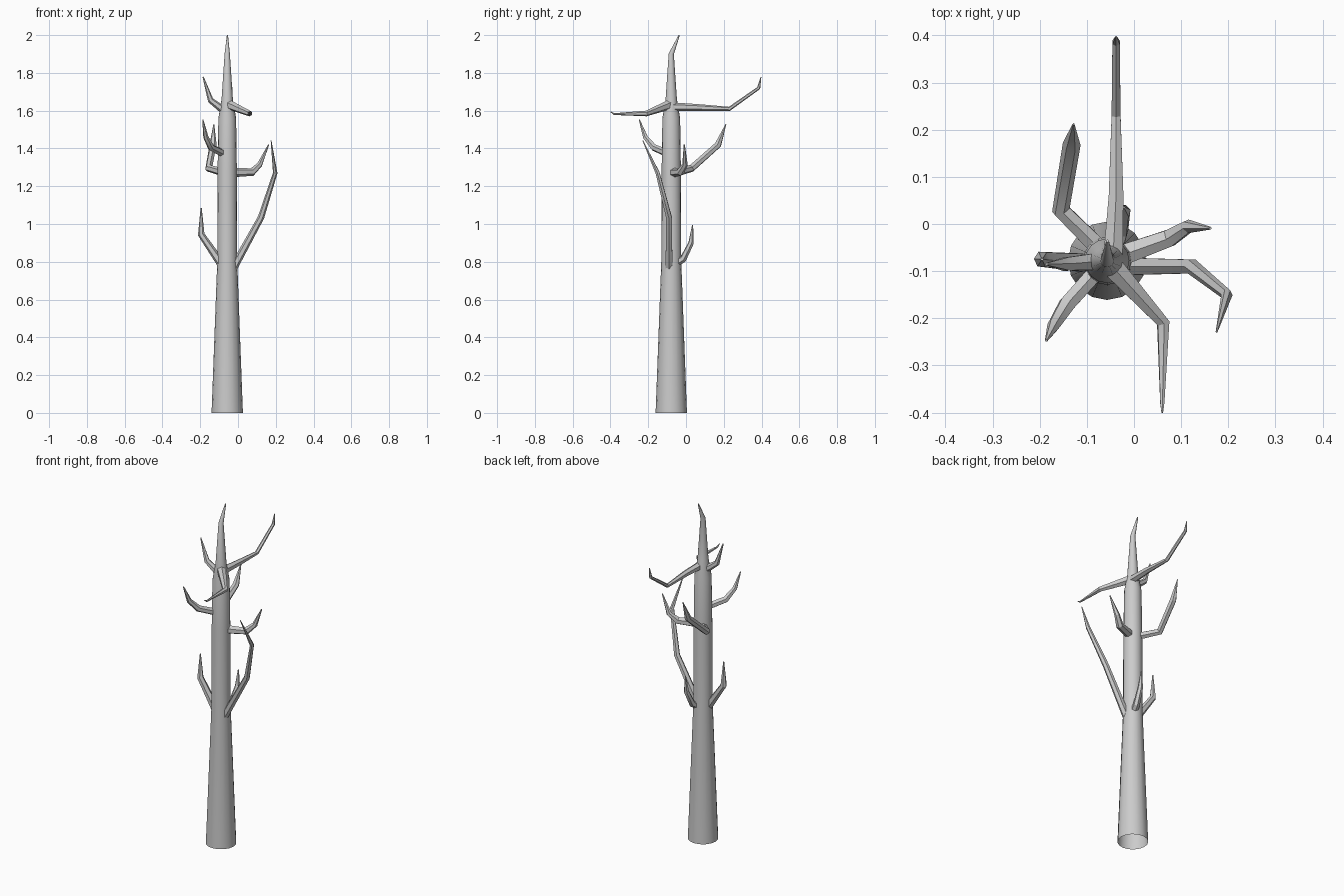
import bpy, bmesh, math
from mathutils import Vector

if "Cube" in bpy.data.objects:
    bpy.data.objects.remove(bpy.data.objects["Cube"])


def tube(name, pts, sides):
    """Tapered tube through (x, y, z, radius) points, mitred bends, open start, closed tip."""
    ps = [Vector(p[:3]) for p in pts]
    bm = bmesh.new()
    rings = []
    tan = (ps[1] - ps[0]).normalized()
    u = Vector((0, 0, 1)) if abs(tan.z) < 0.9 else Vector((1, 0, 0))
    u = (u - tan * u.dot(tan)).normalized()
    for i, p in enumerate(ps):
        a = (p - ps[i - 1]).normalized() if i else tan
        b = (ps[i + 1] - p).normalized() if i < len(ps) - 1 else a
        new = (a + b).normalized()
        u = tan.rotation_difference(new) @ u   # carry the frame along without twist
        tan = new
        v = tan.cross(u)
        rings.append([bm.verts.new(p + pts[i][3] * (u * math.cos(t) + v * math.sin(t)))
                      for t in [2 * math.pi * k / sides for k in range(sides)]])
    for r, s in zip(rings, rings[1:]):
        for k in range(sides):
            j = (k + 1) % sides
            bm.faces.new((r[k], r[j], s[j], s[k]))
    bm.faces.new(rings[-1])
    me = bpy.data.meshes.new(name)
    bm.to_mesh(me)
    bm.free()
    ob = bpy.data.objects.new(name, me)
    bpy.context.collection.objects.link(ob)
    bpy.ops.object.select_all(action='DESELECT')
    ob.select_set(True)
    bpy.context.view_layer.objects.active = ob
    bpy.ops.object.shade_smooth_by_angle(angle=math.radians(30))
    return ob


# Trunk: straight rings, open at the bottom, spike leaning back at the top
X, Y = -0.057, -0.078
tube("trunk", [(X, Y, 0, .083), (X, Y, .8, .053), (X, Y, 1.28, .051), (X, Y, 1.56, .047),
               (X, Y, 1.66, .03), (X, Y, 1.9, .014), (X + .001, -.036, 2.0, .003)], 16)

# Bare branches, listed from top to bottom
branches = {
    "branch_top_back": [(-.045, -.08, 1.62, .024), (-.038, .06, 1.617, .018),
                        (-.038, .23, 1.61, .011), (-.038, .385, 1.72, .009), (-.038, .397, 1.778, .002)],
    "branch_top_front": [(-.055, -.08, 1.635, .027), (.062, -.21, 1.585, .015),
                         (.06, -.38, 1.582, .005), (.06, -.40, 1.595, .002)],
    "branch_top_left": [(-.06, -.078, 1.59, .022), (-.145, -.085, 1.655, .016), (-.185, -.085, 1.78, .003)],
    "branch_front_left": [(-.07, -.09, 1.37, .02), (-.142, -.17, 1.405, .019),
                          (-.17, -.215, 1.46, .014), (-.186, -.247, 1.552, .003)],
    "branch_back_left": [(-.065, -.06, 1.27, .022), (-.155, .03, 1.295, .02),
                         (-.132, .17, 1.42, .019), (-.128, .212, 1.53, .002)],
    "branch_mid_right": [(-.05, -.075, 1.272, .026), (.075, -.03, 1.275, .021),
                         (.115, -.005, 1.315, .015), (.162, -.009, 1.42, .003)],
    "branch_low_right": [(-.045, -.09, .73, .022), (.122, -.09, 1.035, .017),
                         (.197, -.15, 1.27, .012), (.175, -.229, 1.442, .002)],
    "branch_low_left": [(-.075, -.085, .77, .024), (-.195, -.075, .945, .018), (-.195, -.075, 1.085, .003)],
    "branch_low_back": [(-.045, -.06, .79, .022), (-.03, -.015, .815, .019),
                        (-.022, .027, .9, .015), (-.022, .035, .995, .003)],
}
for name, pts in branches.items():
    tube(name, pts, 6)
